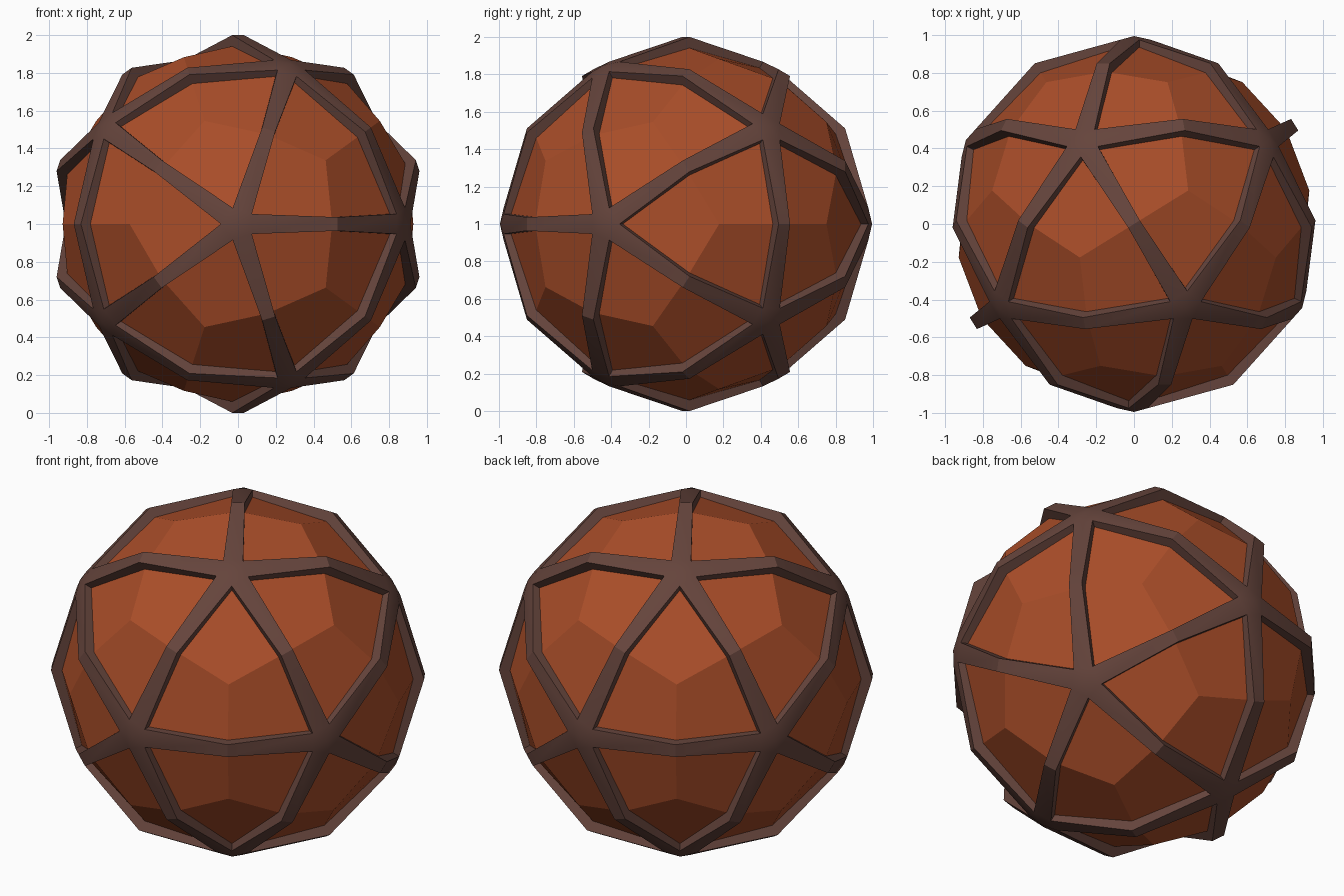
import bpy, bmesh, math
from mathutils import Vector

if "Cube" in bpy.data.objects:
    bpy.data.objects.remove(bpy.data.objects["Cube"])

CENTRE = Vector((0, 0, 1))

# icosahedron directions with a five-fold axis along y
DIRS = [Vector((0, -1, 0))]
for k in range(5):
    a = math.radians(72 * k)
    DIRS.append(Vector((0.8944 * math.cos(a), -0.4472, 0.8944 * math.sin(a))))
DIRS += [-d for d in DIRS]


def near(a, b):
    return 0.2 < a.dot(b) < 0.7


def make_object(name, polys, color):
    bm = bmesh.new()
    for pts in polys:
        bm.faces.new([bm.verts.new(p + CENTRE) for p in pts])
    bmesh.ops.remove_doubles(bm, verts=bm.verts, dist=0.0005)
    # point every face away from the centre axis of its neighbourhood
    bmesh.ops.recalc_face_normals(bm, faces=bm.faces)
    me = bpy.data.meshes.new(name)
    bm.to_mesh(me)
    bm.free()
    ob = bpy.data.objects.new(name, me)
    bpy.context.collection.objects.link(ob)
    mat = bpy.data.materials.new(name + "_color")
    mat.diffuse_color = color
    mat.use_nodes = True
    mat.node_tree.nodes["Principled BSDF"].inputs["Base Color"].default_value = mat.diffuse_color
    me.materials.append(mat)
    return ob


# faceted ball: one kite per corner of every icosahedron triangle
R_VERT, R_MID, R_FACE = 0.97, 0.948, 0.945
kites = []
for v in DIRS:
    ring = [d for d in DIRS if near(v, d)]
    for i, a in enumerate(ring):
        for b in ring[i + 1:]:
            if near(a, b):
                kites.append([v * R_VERT, (v + a).normalized() * R_MID,
                              (v + a + b).normalized() * R_FACE,
                              (v + b).normalized() * R_MID])
make_object("faceted_ball", kites, (0.40, 0.075, 0.022, 1))

# raised frame: half struts running from each hub to the bend at mid edge
HUB, MID, BASE = 0.995, 1.0, 0.88
HALF_HUB, HALF_MID = 0.053, 0.036
polys = []
for v in DIRS:
    for d in DIRS:
        if not near(v, d):
            continue
        m = (v + d).normalized()
        along = (d - v * v.dot(d)).normalized()
        side = v.cross(along)
        reach = HALF_HUB / math.tan(math.radians(36))
        hub = v * HUB
        corner = hub + along * reach - v * reach * 0.274
        cl, cr = corner - side * HALF_HUB, corner + side * HALF_HUB
        ml, mr = m * MID - side * HALF_MID, m * MID + side * HALF_MID
        polys.append([hub, cl, ml, mr, cr])
        # side walls sink into the ball
        drop_c, drop_m = v * (HUB - BASE), m * (MID - BASE)
        polys.append([cl, cl - drop_c, ml - drop_m, ml])
        polys.append([cr, mr, mr - drop_m, cr - drop_c])
        polys.append([hub - drop_c, cr - drop_c, mr - drop_m, ml - drop_m, cl - drop_c])
frame = make_object("strut_frame", polys, (0.13, 0.058, 0.045, 1))

# soft hubs, sharp strut edges and bends
bpy.context.view_layer.objects.active = frame
frame.select_set(True)
bpy.ops.object.shade_smooth_by_angle(angle=math.radians(28))
